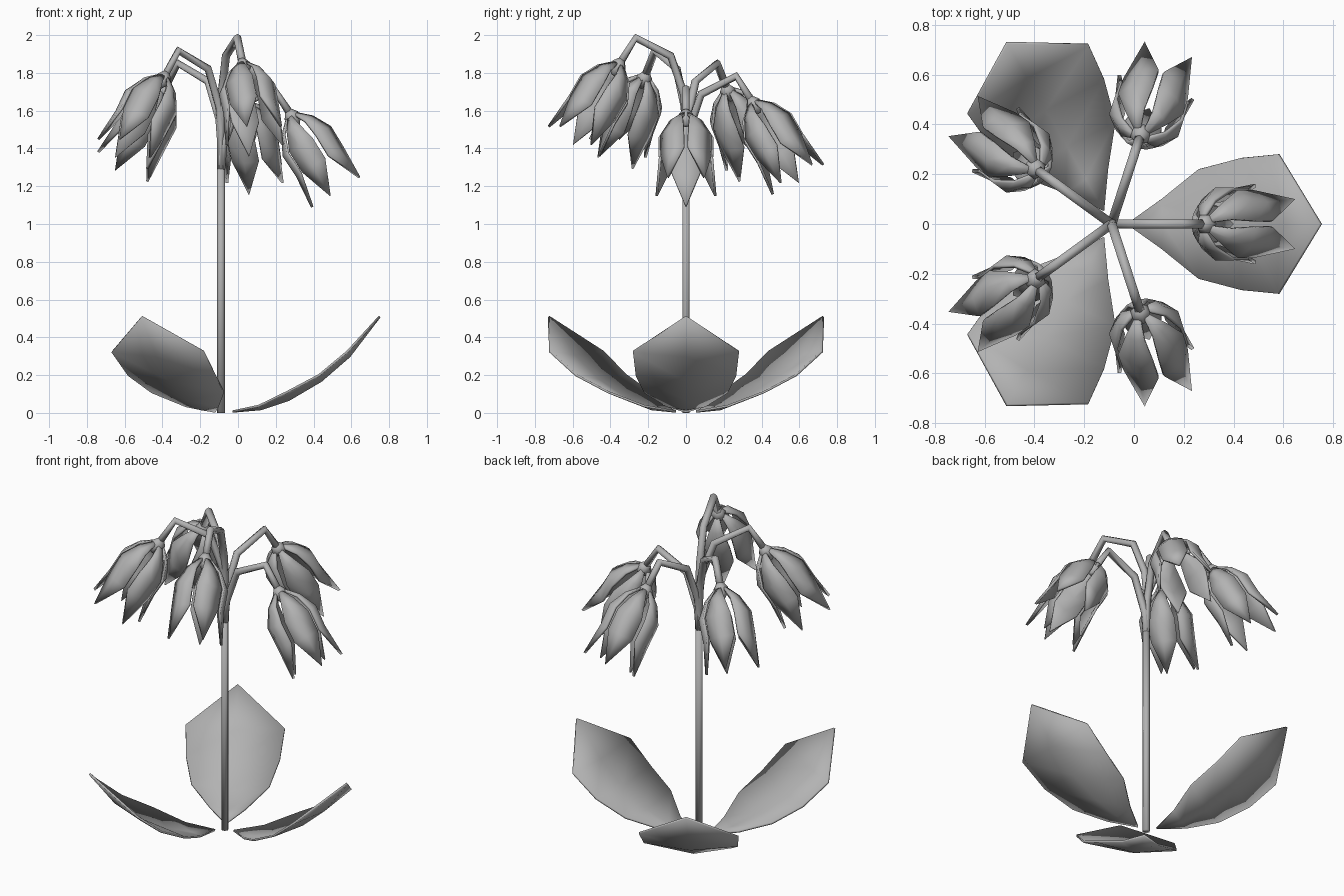
import bpy, bmesh, math
from mathutils import Vector, Matrix

cube = bpy.data.objects.get("Cube")
if cube:
    bpy.data.objects.remove(cube, do_unlink=True)

grey = bpy.data.materials.new("plain_grey")
grey.use_nodes = True
COLOUR = (0.45, 0.45, 0.45, 1)
grey.diffuse_color = COLOUR
grey.node_tree.nodes["Principled BSDF"].inputs["Base Color"].default_value = COLOUR
ROOT = Matrix.Translation((-0.09, 0, 0))  # stem axis


def add_mesh(name, verts, faces, matrix):
    """Smooth-shaded mesh object with coincident points merged."""
    mesh = bpy.data.meshes.new(name)
    mesh.from_pydata([matrix @ Vector(v) for v in verts], [], faces)
    bm = bmesh.new()
    bm.from_mesh(mesh)
    bmesh.ops.remove_doubles(bm, verts=bm.verts, dist=0.0005)
    for face in bm.faces:
        face.smooth = True
    bm.to_mesh(mesh)
    bm.free()
    mesh.materials.append(grey)
    obj = bpy.data.objects.new(name, mesh)
    bpy.context.collection.objects.link(obj)
    return obj


def tube(name, path, radii, matrix, sides=6):
    """Sweep a ring along a path that lies in the local XZ plane."""
    pts = [Vector((x, 0, z)) for x, z in path]
    verts, faces = [], []
    for i, p in enumerate(pts):
        t = (pts[min(i + 1, len(pts) - 1)] - pts[max(i - 1, 0)]).normalized()
        v = Vector((0, 1, 0))
        u = v.cross(t)
        for k in range(sides):
            a = math.tau * k / sides
            verts.append(p + radii[i] * (math.cos(a) * u + math.sin(a) * v))
    for i in range(len(pts) - 1):
        for k in range(sides):
            a, b = i * sides + k, i * sides + (k + 1) % sides
            faces.append((a, b, b + sides, a + sides))
    faces.append(tuple(reversed(range(sides))))
    faces.append(tuple(range(len(verts) - sides, len(verts))))
    return add_mesh(name, verts, faces, matrix)


def blade(name, rows, matrix, thickness):
    """Thin cupped shell; a row is (centre x, centre z, half width, edge x, edge z)."""
    verts, faces = [], []
    for cx, cz, w, ex, ez in rows:
        verts += [(ex, -w, ez), (cx, 0, cz), (ex, w, ez)]
    for i in range(len(rows) - 1):
        for k in range(2):
            a = 3 * i + k
            faces.append((a + 1, a + 4, a + 3, a))
    obj = add_mesh(name, verts, faces, matrix)
    shell = obj.modifiers.new("thickness", "SOLIDIFY")
    shell.thickness = thickness
    shell.offset = 0
    return obj


# Main stem
tube("stem", [(0, 0), (0, 0.65), (0, 1.31)], [0.022] * 3, ROOT)

# Three broad leaves around the base
LEAF = [(0.06, 0.007, 0, 0.06, 0.007), (0.21, 0.02, 0.1, 0.2, 0.037),
        (0.36, 0.07, 0.22, 0.35, 0.11), (0.53, 0.17, 0.265, 0.52, 0.2),
        (0.68, 0.3, 0.28, 0.67, 0.325), (0.84, 0.51, 0, 0.84, 0.51)]
for i in range(3):
    turn = ROOT @ Matrix.Rotation(math.tau * i / 3, 4, "Z")
    blade(f"leaf_{i + 1}", LEAF, turn, 0.012)

# Petal rows: x is distance from the flower axis, z runs down its length
PETAL = [(0.03, 0.0, 0.012, 0.028, 0.0), (0.095, 0.06, 0.04, 0.085, 0.06),
         (0.147, 0.155, 0.074, 0.122, 0.155), (0.143, 0.28, 0.074, 0.12, 0.28),
         (0.163, 0.465, 0, 0.163, 0.465)]
BRANCH = [(0, 1.29), (0.012, 1.42), (0.085, 1.62), (0.28, 1.715), (0.375, 1.57)]
TILT = math.radians(32)

# Five nodding flowers climbing in a spiral
for i in range(5):
    turn = ROOT @ Matrix.Rotation(math.tau * i / 5, 4, "Z")
    lift = 0.0675 * i
    path = [(x, z + lift) for x, z in BRANCH]
    if i:
        path.insert(0, (0, 1.29))
    tube(f"flower_stalk_{i + 1}", path, [0.022] * len(path), turn)

    # local +z points down along the tilted flower
    head = (turn @ Matrix.Translation((0.375, 0, 1.57 + lift))
            @ Matrix.Rotation(math.pi - TILT, 4, "Y"))
    tube(f"flower_base_{i + 1}", [(0, -0.035), (0, -0.005), (0, 0.03), (0, 0.06)],
         [0.02, 0.042, 0.036, 0.012], head)
    for k in range(5):
        spin = Matrix.Rotation(math.tau * k / 5, 4, "Z")
        blade(f"petal_{i + 1}_{k + 1}", PETAL, head @ spin, 0.014)
